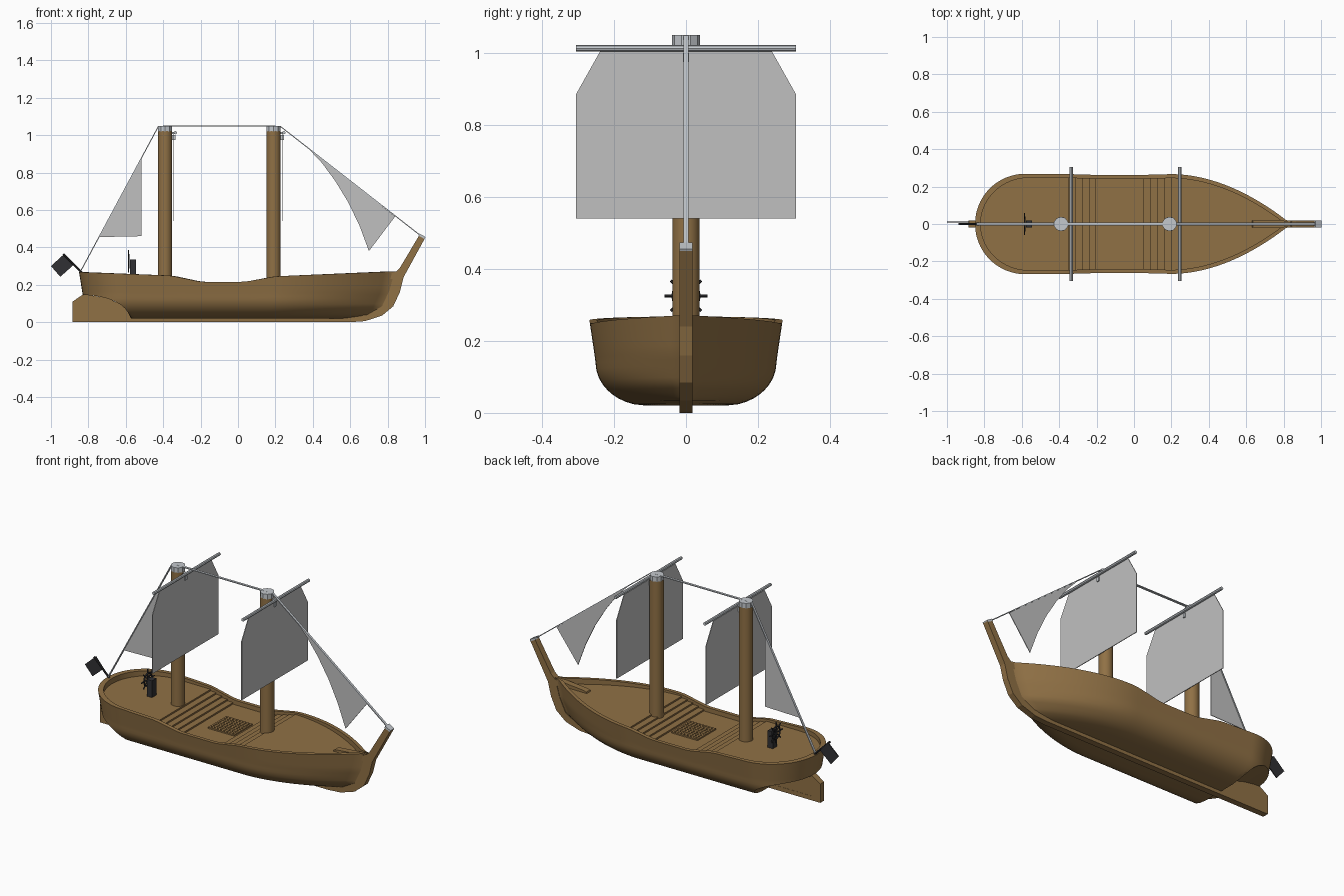
import bpy, bmesh, math
from mathutils import Vector

cube = bpy.data.objects.get("Cube")
if cube:
    bpy.data.objects.remove(cube, do_unlink=True)


def material(name, rgb):
    m = bpy.data.materials.new(name)
    m.use_nodes = True
    m.diffuse_color = (*rgb, 1)
    m.node_tree.nodes["Principled BSDF"].inputs["Base Color"].default_value = (*rgb, 1)
    return m


wood = material("brown wood", (0.28, 0.165, 0.06))
cloth = material("grey sailcloth", (0.53, 0.53, 0.53))
metal = material("pale metal", (0.55, 0.58, 0.61))
black = material("black", (0.03, 0.03, 0.033))


def finish(name, bm, mat, smooth=False):
    bmesh.ops.remove_doubles(bm, verts=bm.verts, dist=0.0001)
    bmesh.ops.recalc_face_normals(bm, faces=bm.faces)
    me = bpy.data.meshes.new(name)
    bm.to_mesh(me)
    bm.free()
    me.materials.append(mat)
    ob = bpy.data.objects.new(name, me)
    bpy.context.collection.objects.link(ob)
    if smooth:
        bpy.ops.object.select_all(action='DESELECT')
        ob.select_set(True)
        bpy.context.view_layer.objects.active = ob
        bpy.ops.object.shade_smooth_by_angle(angle=math.radians(35))
    return ob


def prism(name, pts, half, mat, axis="y", centre=0.0):
    """Extrude an outline (x,z or y,z) evenly to both sides along an axis."""
    bm = bmesh.new()
    place = (lambda p, d: (p[0], d, p[1])) if axis == "y" else (lambda p, d: (d, p[0], p[1]))
    a, b = [[bm.verts.new(place(p, centre + s * half)) for p in pts] for s in (-1, 1)]
    bm.faces.new(a)
    bm.faces.new(b)
    for i in range(len(pts)):
        j = (i + 1) % len(pts)
        bm.faces.new((a[i], a[j], b[j], b[i]))
    return finish(name, bm, mat)


def block(name, x0, x1, z0, z1, half, mat):
    return prism(name, [(x0, z0), (x1, z0), (x1, z1), (x0, z1)], half, mat)


def rod(name, a, b, r, mat, sides=8):
    a, b = Vector(a), Vector(b)
    bm = bmesh.new()
    bmesh.ops.create_cone(bm, cap_ends=True, segments=sides, radius1=r, radius2=r, depth=(b - a).length)
    turn = (b - a).to_track_quat('Z', 'Y').to_matrix()
    for v in bm.verts:
        v.co = turn @ v.co + (a + b) / 2
    return finish(name, bm, mat, True)


def strap(name, a, b, width, thick, mat):
    d = (Vector(b) - Vector(a)).normalized() * thick / 2
    n = Vector((-d.y, d.x))
    a, b = Vector(a), Vector(b)
    return prism(name, [a - n, b - n, b + n, a + n], width, mat)


def lerp(x, table):
    for (x0, y0), (x1, y1) in zip(table, table[1:]):
        if x <= x1:
            return y0 + (y1 - y0) * max(0, (x - x0) / (x1 - x0))
    return table[-1][1]


# Hull shape rules
STERN, BOW = -0.85, 0.845
SHEER = [(-0.85, 0.268), (-0.36, 0.249), (-0.2, 0.216), (0.04, 0.216), (0.2, 0.245), (0.84, 0.272)]
STEM = [(0.02, 0.6), (0.035, 0.7), (0.08, 0.78), (0.17, 0.825), (0.27, 0.845)]


def plan(x):
    if x < -0.58:
        return 0.27 * math.sqrt(max(0, 1 - ((x + 0.58) / 0.27) ** 2))
    if x > 0.2:
        return max(0.012, 0.27 * (1 - ((x - 0.2) / 0.64) ** 1.9)) if x < 0.84 else 0.012
    return 0.27


def bilge(z):
    if z < 0.14:
        return 0.4 + 0.53 * math.sqrt(max(0, 1 - ((0.14 - z) / 0.12) ** 2))
    return 0.93 + 0.07 * (z - 0.14) / 0.128


def sheer(x):
    return sum(lerp(x + d * 0.02, SHEER) for d in (-1, 0, 1)) / 3


def stern_cut(x):
    t = (x + 0.83) / 0.25
    return 0.02 + 0.125 * math.sqrt(max(0, 1 - max(0, t) ** 2)) if t < 1 else 0.02


def hull_point(x, t):
    z = 0.02 + t * (sheer(x) - 0.02)
    w = plan(x)
    if x > 0:
        px = x * lerp(z, STEM) / BOW
    elif x < -0.58:
        px = -0.58 + (x + 0.58) * (0.25 + 0.02 * max(0, z - 0.145) / 0.123) / 0.27
    else:
        px = x
    z = max(z, stern_cut(px))
    return px, w * bilge(z), z


# Hull with bulwark
bm = bmesh.new()
N, LAYERS = 80, 16
loops = []
for i in range(N + 1):
    x = STERN + (BOW - STERN) * (i / N) ** 1.5
    half = [hull_point(x, (k / LAYERS) ** 1.4) for k in range(LAYERS + 1)]
    top = half[-1]
    half += [(x * 0.965, top[1] * 0.92, top[2]), (x * 0.965, top[1] * 0.92, 0.17)]
    ring = half + [(p[0], -p[1], p[2]) for p in reversed(half)]
    loops.append([bm.verts.new(p) for p in ring])
for a, b in zip(loops, loops[1:]):
    for k in range(len(a)):
        j = (k + 1) % len(a)
        bm.faces.new((a[k], a[j], b[j], b[k]))
bm.faces.new(loops[-1])
finish("hull", bm, wood, True)

# Deck with a flight of steps at each end of the waist
HIGH, LOW, STEPS = 0.236, 0.19, 5
levels = []
for i in range(101):
    levels.append((STERN * 0.965 + (BOW - STERN) * 0.965 * (i / 100) ** 1.5, None))
for k in range(STEPS):
    z0, z1 = [HIGH - (HIGH - LOW) * j / STEPS for j in (k, k + 1)]
    levels += [(-0.35 + 0.037 * k, (z0, z1)), (0.2 - 0.037 * k, (z1, z0))]
levels.sort(key=lambda p: p[0])
bm = bmesh.new()
row, z = None, HIGH
for x, step in levels:
    w = plan(x / 0.965) * 0.92 * bilge(sheer(x / 0.965)) + 0.001
    for h in (step or (z,)):
        new = [bm.verts.new((x, s * w, h)) for s in (-1, 1)]
        if row:
            bm.faces.new((row[0], new[0], new[1], row[1]))
        row, z = new, h
finish("deck", bm, wood)

# Grating in the waist
for i in range(9):
    o = -0.08 + 0.02 * i
    block("grating_cross_bar", -0.05 + o - 0.005, -0.05 + o + 0.005, LOW - 0.002, LOW + 0.008, 0.085, wood)
    prism("grating_long_bar", [(o - 0.005, LOW - 0.002), (o + 0.005, LOW - 0.002),
                               (o + 0.005, LOW + 0.008), (o - 0.005, LOW + 0.008)], 0.085, wood, "x", -0.05)

# Keel, stem, skeg and rudder
prism("keel_and_stem", [(-0.83, 0), (0.6, 0), (0.68, 0.006), (0.77, 0.035), (0.83, 0.085), (0.865, 0.16),
                        (0.885, 0.24), (1.0, 0.45), (0.97, 0.466), (0.865, 0.29), (0.835, 0.262),
                        (0.81, 0.17), (0.77, 0.085), (0.69, 0.04), (0.58, 0.025), (-0.83, 0.025)], 0.018, wood)
prism("skeg", [(-0.83, 0.002), (-0.56, 0.002), (-0.56, 0.03), (-0.62, 0.092), (-0.7, 0.13), (-0.83, 0.15)], 0.017, wood)
prism("rudder", [(-0.885, 0), (-0.83, 0), (-0.83, 0.147), (-0.885, 0.11)], 0.018, wood)
prism("stem_knee", [(0.63, 0.23), (0.84, 0.23), (0.84, 0.265), (0.66, 0.25), (0.635, 0.244)], 0.018, wood)

# Masts with caps, yards and square sails
for label, x in (("aft", -0.39), ("fore", 0.19)):
    rod(label + "_mast", (x, 0, 0.18), (x, 0, 1.022), 0.038, wood, 20)
    rod(label + "_mast_cap", (x, 0, 1.02), (x, 0, 1.05), 0.039, metal, 10)
    block(label + "_yard_bracket", x + 0.03, x + 0.055, 0.975, 1.0, 0.008, metal)
    block(label + "_yard_arm", x + 0.03, x + 0.055, 1.006, 1.018, 0.008, metal)
    rod(label + "_yard", (x + 0.055, -0.306, 1.013), (x + 0.055, 0.306, 1.013), 0.009, metal)
    edge = [(0.306, 0.54), (0.306, 0.885), (0.237, 1.008)]
    prism(label + "_square_sail", edge + [(-y, z) for y, z in reversed(edge)], 0.002, cloth, "x", x + 0.047)

# Stays
strap("aft_stay", (-0.84, 0.275), (-0.425, 1.048), 0.007, 0.005, metal)
strap("mid_stay", (-0.4, 1.048), (0.2, 1.048), 0.007, 0.005, metal)
strap("fore_stay", (0.225, 1.048), (0.98, 0.46), 0.007, 0.005, metal)
strap("stem_clasp", (0.967, 0.469), (1.0, 0.45), 0.0185, 0.012, metal)

# Fore and aft sails
prism("mizzen_sail", [(-0.745, 0.455), (-0.515, 0.46), (-0.515, 0.875)], 0.002, cloth)
prism("jib_sail", [(0.37, 0.935), (0.45, 0.85), (0.52, 0.755), (0.59, 0.64), (0.65, 0.515),
                   (0.7, 0.38), (0.84, 0.565)], 0.002, cloth)

# Stern flag
rod("flag_pole", (-0.835, 0, 0.265), (-0.935, 0, 0.365), 0.006, black)
prism("flag", [(-1.0, 0.3), (-0.95, 0.243), (-0.88, 0.305), (-0.93, 0.364)], 0.003, black, "y", 0.01)

# Steering wheel
block("wheel_stand", -0.578, -0.545, 0.23, 0.335, 0.02, black)
for k in range(4):
    a = k * math.pi / 4
    y, z = 0.06 * math.cos(a), 0.06 * math.sin(a)
    rod("wheel_spoke", (-0.585, -y, 0.325 - z), (-0.585, y, 0.325 + z), 0.004, black, 6)
bpy.ops.mesh.primitive_torus_add(location=(-0.585, 0, 0.325), rotation=(0, math.pi / 2, 0), major_radius=0.036,
                                 minor_radius=0.005, major_segments=16, minor_segments=6)
wheel = bpy.context.object
wheel.name = "wheel_rim"
wheel.data.materials.append(black)
